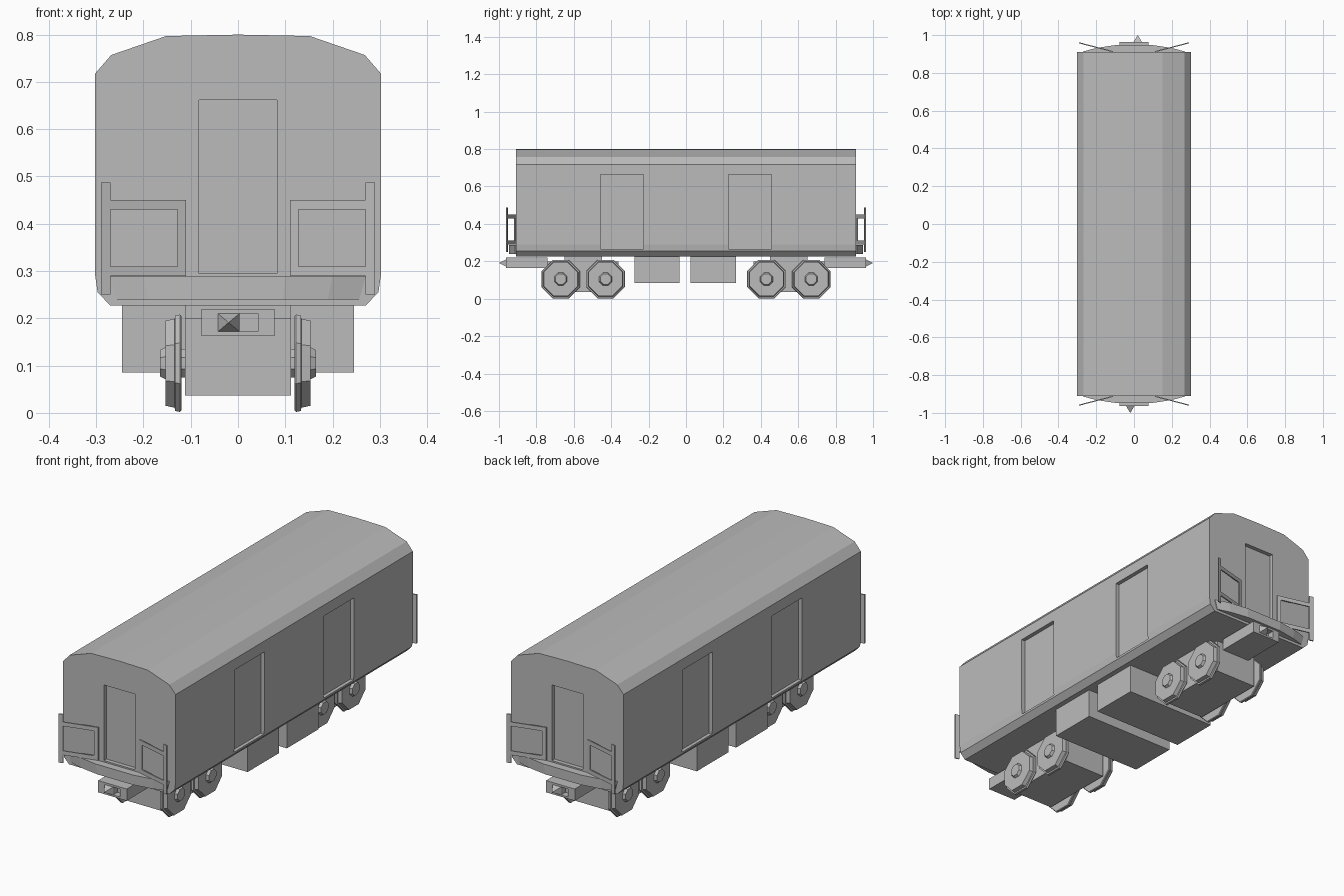
import bpy, bmesh, math

if "Cube" in bpy.data.objects:
    bpy.data.objects.remove(bpy.data.objects["Cube"])

grey = bpy.data.materials.new("plain grey")
grey.diffuse_color = (0.5, 0.5, 0.5, 1)
grey.use_nodes = True
grey.node_tree.nodes["Principled BSDF"].inputs["Base Color"].default_value = grey.diffuse_color


def loft(name, rings):
    """Join rings of points into a closed, flat-faced solid."""
    bm = bmesh.new()
    loops = [[bm.verts.new(p) for p in ring] for ring in rings]
    for a, b in zip(loops, loops[1:]):
        n = len(a)
        for i in range(n):
            j = (i + 1) % n
            bm.faces.new((a[i], a[j], b[j], b[i]))
    bm.faces.new(loops[0])
    bm.faces.new(loops[-1])
    bmesh.ops.recalc_face_normals(bm, faces=bm.faces)
    mesh = bpy.data.meshes.new(name)
    bm.to_mesh(mesh)
    bm.free()
    mesh.materials.append(grey)
    ob = bpy.data.objects.new(name, mesh)
    bpy.context.collection.objects.link(ob)
    return ob


def box(name, x, y, z):
    ring = lambda h: [(x[0], y[0], h), (x[1], y[0], h), (x[1], y[1], h), (x[0], y[1], h)]
    return loft(name, [ring(z[0]), ring(z[1])])


def cut(target, cutter):
    mod = target.modifiers.new("recess", 'BOOLEAN')
    mod.operation = 'DIFFERENCE'
    mod.solver = 'EXACT'
    mod.object = cutter
    bpy.context.view_layer.objects.active = target
    bpy.ops.object.modifier_apply(modifier=mod.name)
    bpy.data.objects.remove(cutter)


def span(s, a, b):
    return sorted((s * a, s * b))


# Car body: extruded cross-section with arched roof
half = [(0.27, 0.227), (0.297, 0.255), (0.302, 0.29), (0.302, 0.718), (0.268, 0.757), (0.152, 0.797)]
profile = half + [(0, 0.8)] + [(-x, z) for x, z in reversed(half)]
body = loft("car_body", [[(x, y, z) for x, z in profile] for y in (-0.91, 0.91)])

# Recessed side doors and end doors
for sx in (1, -1):
    for sy in (1, -1):
        cut(body, box("side_door_cutter", span(sx, 0.282, 0.35), span(sy, 0.228, 0.458), (0.265, 0.665)))
for s in (1, -1):
    cut(body, box("end_door_cutter", (-0.083, 0.083), span(s, 0.89, 0.95), (0.295, 0.662)))

# Underfloor equipment
box("equipment_box_front", (-0.245, 0.245), (-0.276, -0.035), (0.085, 0.228))
box("equipment_box_rear", (-0.245, 0.245), (0.025, 0.267), (0.085, 0.228))


def octagon(x, y, r):
    """Eight-sided ring with flats at top and bottom, r = distance to flat."""
    R = r / math.cos(math.pi / 8)
    angles = [math.pi / 8 + i * math.pi / 4 for i in range(8)]
    return [(x, y + R * math.cos(a), 0.105 + R * math.sin(a)) for a in angles]


for s, end in ((-1, "front"), (1, "rear")):
    # Curved end sill, narrower at the bottom
    outline = [(-0.27, 0.905), (-0.27, 0.913), (-0.2, 0.932), (-0.1, 0.947),
               (0.1, 0.947), (0.2, 0.932), (0.27, 0.913), (0.27, 0.905)]
    loft(end + "_end_sill", [[(x * k, s * y, z) for x, y in outline]
                             for k, z in ((0.95, 0.24), (1, 0.288))])

    # Coupler housing with a socket and a pointed coupling
    housing = box(end + "_coupler", (-0.077, 0.077), span(s, 0.74, 0.963), (0.163, 0.22))
    cut(housing, box("socket_cutter", span(s, -0.003, -0.042), span(s, 0.93, 0.99), (0.172, 0.21)))
    base = [(s * 0.042, 0.172), (s * -0.003, 0.172), (s * -0.003, 0.21), (s * 0.042, 0.21)]
    tip = [(s * 0.02 + (x - s * 0.02) * 0.02, s, 0.191 + (z - 0.191) * 0.02) for x, z in base]
    loft(end + "_coupling_point", [[(x, s * 0.955, z) for x, z in base],
                                   [(x, s * 0.963, z) for x, z in base], tip])

    # Angled safety gates: open frames with a tall outer post
    for sx, side in ((1, "right"), (-1, "left")):
        for part, x, z in (("inner_bar", (0.11, 0.128), (0.31, 0.43)),
                           ("top_bar", (0.11, 0.27), (0.43, 0.45)),
                           ("bottom_bar", (0.11, 0.27), (0.29, 0.31)),
                           ("post", (0.27, 0.29), (0.25, 0.487))):
            yy = [0.912 + (v - 0.11) * 0.26 for v in x]
            plan = [(x[0], yy[0] - 0.003), (x[1], yy[1] - 0.003),
                    (x[1], yy[1] + 0.003), (x[0], yy[0] + 0.003)]
            loft(f"{end}_{side}_gate_{part}", [[(sx * px, s * py, h) for px, py in plan] for h in z])

    # Bogie frame and bolster
    box(end + "_bogie", (-0.112, 0.112), span(s, 0.36, 0.74), (0.037, 0.2))
    box(end + "_bolster", (-0.112, 0.112), span(s, 0.45, 0.65), (0.2, 0.228))

    # Axles and flanged eight-sided wheels with hubs
    for i, y in enumerate((0.43, 0.67)):
        loft(f"{end}_axle_{i}", [octagon(x, s * y, 0.03) for x in (-0.125, 0.125)])
        for sx, side in ((1, "right"), (-1, "left")):
            rings = [(0.12, 0.1), (0.123, 0.103), (0.133, 0.101), (0.134, 0.094), (0.153, 0.09),
                     (0.153, 0.034), (0.165, 0.028)]
            loft(f"{end}_{side}_wheel_{i}", [octagon(sx * x, s * y, r) for x, r in rings])
